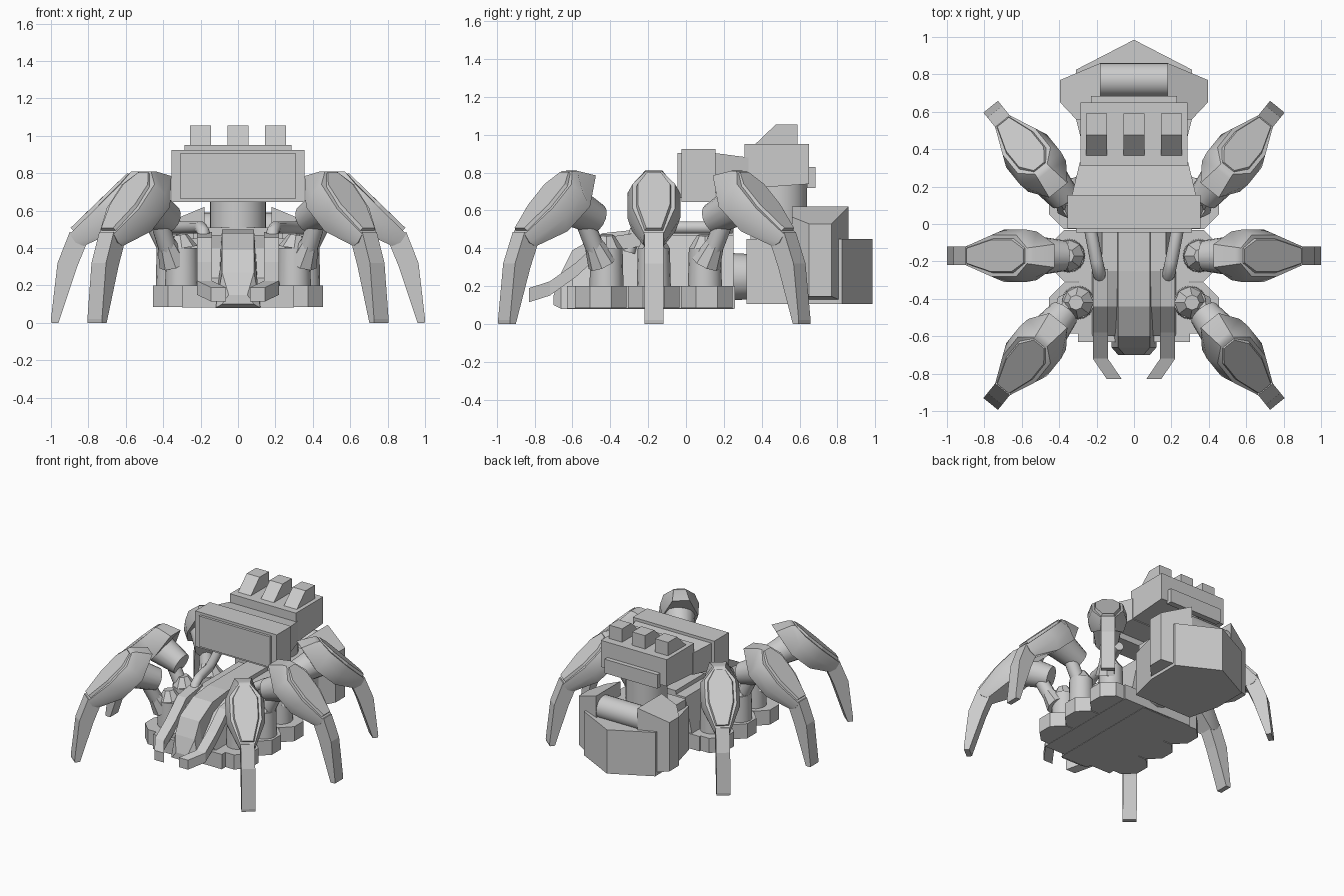
import bpy, bmesh, math
from mathutils import Vector, Matrix

if "Cube" in bpy.data.objects:
    bpy.data.objects.remove(bpy.data.objects["Cube"])

GREY = bpy.data.materials.new("plain_grey")
GREY.diffuse_color = (0.6, 0.6, 0.6, 1)
GREY.use_nodes = True
GREY.node_tree.nodes["Principled BSDF"].inputs["Base Color"].default_value = GREY.diffuse_color


def finish(name, bm, smooth=None):
    """Turn a bmesh into a named object, shaded by angle where round."""
    bmesh.ops.recalc_face_normals(bm, faces=bm.faces)
    me = bpy.data.meshes.new(name)
    bm.to_mesh(me)
    bm.free()
    me.materials.append(GREY)
    ob = bpy.data.objects.new(name, me)
    bpy.context.collection.objects.link(ob)
    if smooth:
        bpy.ops.object.select_all(action='DESELECT')
        ob.select_set(True)
        bpy.context.view_layer.objects.active = ob
        bpy.ops.object.shade_smooth_by_angle(angle=math.radians(smooth))
    return ob


def loft(name, rings, smooth=None, mat=None):
    """Skin equal-length point rings and cap both ends."""
    bm = bmesh.new()
    vs = [[bm.verts.new(p) for p in ring] for ring in rings]
    n = len(vs[0])
    for a, b in zip(vs, vs[1:]):
        for i in range(n):
            bm.faces.new((a[i], a[(i + 1) % n], b[(i + 1) % n], b[i]))
    bm.faces.new(vs[0])
    bm.faces.new(vs[-1][::-1])
    if mat:
        bm.transform(mat)
    return finish(name, bm, smooth)


def box(name, x0, x1, y0, y1, z0, z1):
    ring = [(x0, y0), (x1, y0), (x1, y1), (x0, y1)]
    return prism(name, ring, z0, z1)


def prism(name, outline, z0, z1):
    return loft(name, [[(x, y, z) for x, y in outline] for z in (z0, z1)])


def side_prism(name, profile, x0, x1):
    """Extrude a (y, z) profile along x."""
    return loft(name, [[(x, y, z) for y, z in profile] for x in (x0, x1)])


def rod(name, a, b, r0, r1, n=16, mat=None, smooth=40):
    """Tapered cylinder between two points."""
    a, b = Vector(a), Vector(b)
    bm = bmesh.new()
    bmesh.ops.create_cone(bm, cap_ends=True, segments=n, radius1=r0, radius2=r1,
                          depth=(b - a).length)
    rot = (b - a).to_track_quat('Z', 'Y').to_matrix().to_4x4()
    bm.transform(Matrix.Translation((a + b) / 2) @ rot)
    if mat:
        bm.transform(mat)
    return finish(name, bm, smooth)


def half_ring(pts, grow=0, shift=0):
    """Mirror (r, half width, z) points into a closed ring."""
    left = [(r - shift, w + grow, z - shift) for r, w, z in pts]
    return left + [(r, -w, z) for r, w, z in reversed([(p[0], p[1], p[2]) for p in left])]


# Legs: built pointing along +x, then turned about the hub
plate = [(.59, .036, .803), (.655, .085, .74), (.765, .085, .633), (.895, .04, .508)]
edge = [(.572, .042, .808), (.63, .112, .74), (.76, .112, .612), (.90, .05, .475)]
wide = [(.54, .046, .81), (.575, .14, .69), (.695, .14, .56), (.87, .055, .43)]
rim = [(.425, .062, .785), (.52, .13, .62), (.66, .115, .49), (.825, .05, .41)]
blade = [(.90, .485), (.965, .32), (1.0, .02), (.998, 0), (.96, 0), (.86, .30), (.79, .47)]

for side in (1, -1):
    for label, ang, base in (("front", -51, (.137, -.185)), ("middle", 0, (0, -.17)),
                             ("rear", 51, (.137, -.15))):
        m = (Matrix.Scale(side, 4, (1, 0, 0))
             @ Matrix.Translation((base[0], base[1], 0))
             @ Matrix.Rotation(math.radians(ang), 4, 'Z'))
        loft(label + "_leg_shell", [half_ring(edge), half_ring(wide), half_ring(rim)], 50, m)
        loft(label + "_leg_plate", [half_ring(plate), half_ring(plate, .012, .022)], None, m)
        loft(label + "_leg_blade", [[(r, w, z) for r, z in blade] for w in (-.05, .05)],
             None, m)
        rod(label + "_knee_joint", (.58, 0, .64), (.375, 0, .555), .115, .083, 16, m)
        rod(label + "_leg_arm", (.46, 0, .56), (.34, 0, .32), .05, .05, 12, m)
        rod(label + "_arm_collar", (.41, 0, .46), (.33, 0, .32), .04, .08, 8, m)

        # Hip post on an eight-sided foot
        hx, hy = {"front": (.30, -.42), "middle": (.35, -.17), "rear": (.30, .10)}[label]
        rod(label + "_hip_post", (side * hx, hy, .19), (side * hx, hy, .40), .09, .085)
        rod(label + "_hip_cap", (side * hx, hy, .40), (side * (hx + .01), hy, .47), .085, .04,
            8, smooth=None)
        by = {"front": -.45, "middle": -.17, "rear": .11}[label]
        oct_ring = [(side * .318 + .148 * math.cos((k + .5) * math.pi / 4),
                     by + .148 * math.sin((k + .5) * math.pi / 4)) for k in range(8)]
        prism(label + "_hip_base", oct_ring, .085, .20)

# Central hull
hull = [(-.70, .05, .10, .15), (-.66, .085, .08, .27), (-.60, .085, .08, .39),
        (-.44, .085, .08, .48), (-.25, .085, .08, .50), (.25, .085, .08, .50)]
loft("hull_spine", [[(-w - .035, y, z0), (w + .035, y, z0), (w, y, z1), (-w, y, z1)]
                    for y, w, z0, z1 in hull])
box("hull_floor", -.30, .30, -.63, .26, .083, .20)
for s in (1, -1):
    # Flank leaning in towards the spine
    loft("hull_flank", [[(s * .08, y, .18), (s * .23, y, .18), (s * xt, y, zt),
                         (s * .08, y, zt)]
                        for y, xt, zt in ((-.60, .20, .24), (-.44, .18, .40),
                                          (-.25, .17, .47), (.25, .17, .47))])

    # Bent mandibles
    spine = [(.18, -.24, .45), (.18, -.44, .42), (.18, -.58, .29), (.18, -.72, .19),
             (.105, -.83, .155)]
    loft("mandible", [[(s * (x - .04), y, z - .04), (s * (x + .04), y, z - .04),
                       (s * (x + .04), y, z + .035), (s * (x - .04), y, z + .035)]
                      for x, y, z in spine])

    # Hoses
    cu = bpy.data.curves.new("hose", 'CURVE')
    cu.dimensions = '3D'
    cu.bevel_depth = .034
    cu.bevel_resolution = 3
    cu.use_fill_caps = True
    sp = cu.splines.new('POLY')
    path = [(.34, .24, .51), (.29, .12, .51), (.235, -.02, .51), (.20, -.20, .51),
            (.185, -.27, .485), (.18, -.30, .38)]
    sp.points.add(len(path) - 1)
    for p, (x, y, z) in zip(sp.points, path):
        p.co = (s * x, y, z, 1)
    cu.materials.append(GREY)
    bpy.context.collection.objects.link(bpy.data.objects.new("hose", cu))

    # Rear side pods, their tops and bottoms sloping outwards
    pod = [(.18, .56), (.31, .56), (.395, .65), (.395, .77), (.18, .86)]
    loft("rear_side_pod",
         [[(s * x, y, .105 + (x - .18) * .19) for x, y in pod],
          [(s * x, y, .62 - (x - .18) * .42) for x, y in pod]])

# Rear pack
rod("rear_coupling", (0, .24, .25), (0, .33, .25), .125, .12, 12)
rod("rear_coupling_tip", (0, .32, .25), (0, .37, .25), .12, .08, 12)
core = [(-.25, .32), (.25, .32), (.31, .56), (.31, .825), (0, .985), (-.31, .825),
        (-.31, .56)]
prism("rear_pack_core", core, .105, .45)
box("rear_pack_body", -.24, .24, .34, .62, .44, .51)
rod("rear_roller", (-.18, .77, .50), (.18, .77, .50), .09, .09, 24)
box("roller_bed", -.18, .18, .58, .80, .40, .50)

# Turret
rod("turret_neck", (0, .49, .40), (0, .49, .75), .15, .15, 32)
box("turret_face_block", -.355, .355, -.025, .155, .645, .925)
box("turret_face_panel", -.31, .31, -.045, -.02, .665, .905)
loft("turret_bridge", [[(-w, y, z0), (w, y, z0), (w, y, z1), (-w, y, z1)]
                       for y, w, z0, z1 in ((.14, .335, .69, .905), (.33, .29, .71, .88))])
turret = [(.31, .715), (.65, .74), (.65, .95), (.31, .95)]
side_prism("turret_rear_box", turret, -.287, .287)
box("turret_rear_ledge", -.23, .23, .64, .685, .72, .83)

# Launch boxes
launcher = [(.355, .94), (.59, .94), (.59, 1.055), (.475, 1.055)]
for x in (-.2, 0, .2):
    side_prism("launch_box", launcher, x - .056, x + .056)
